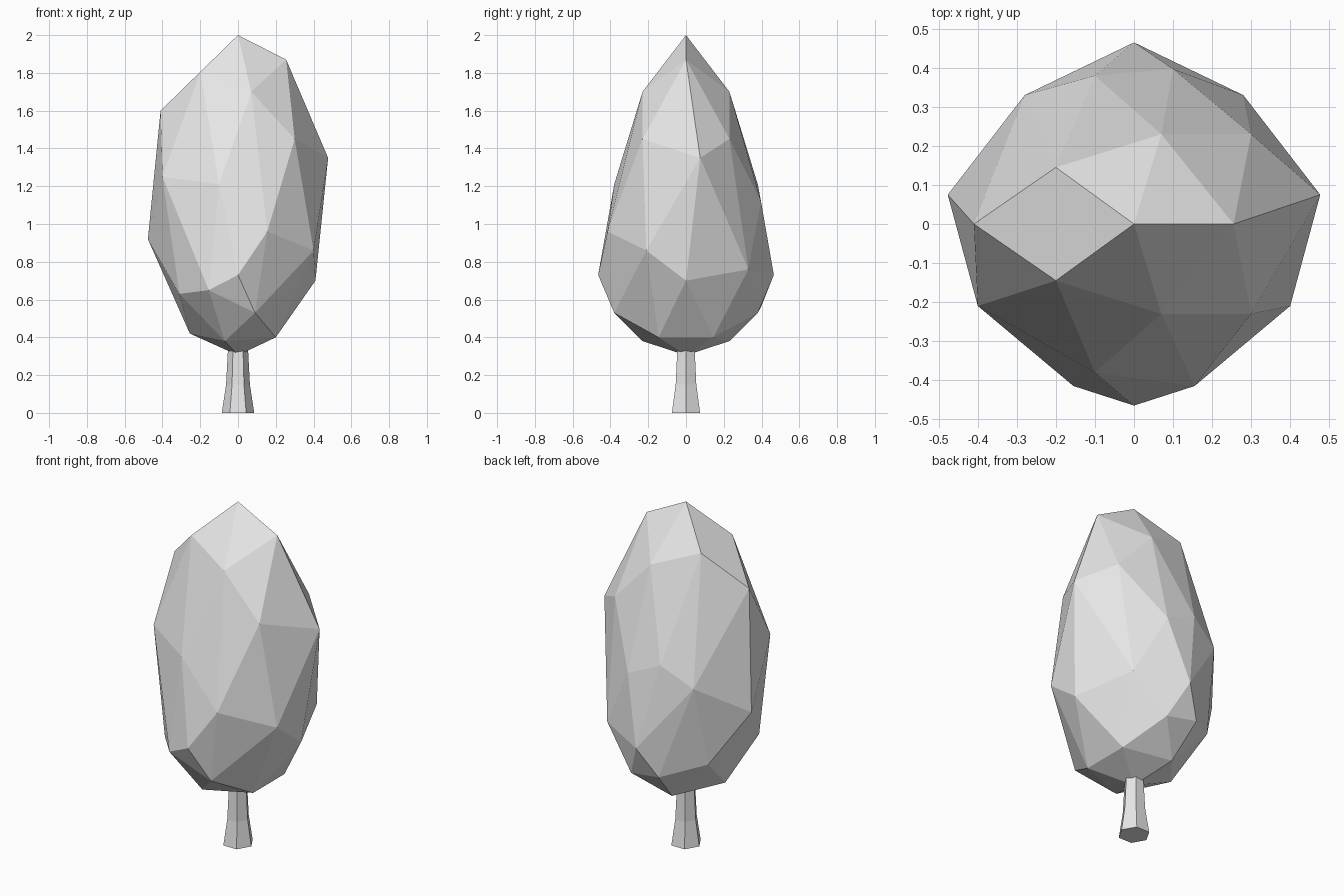
import bpy
import bmesh
import math

# Remove the default cube only
default_cube = bpy.data.objects.get("Cube")
if default_cube is not None:
    bpy.data.objects.remove(default_cube, do_unlink=True)


def make_material(name, colour):
    material = bpy.data.materials.new(name)
    material.use_nodes = True
    material.diffuse_color = colour
    for node in material.node_tree.nodes:
        if node.type == 'BSDF_PRINCIPLED':
            node.inputs["Base Color"].default_value = colour
    return material


def finish_object(name, mesh_builder, material):
    """Turn a bmesh into a flat shaded object in the scene."""
    bmesh.ops.recalc_face_normals(mesh_builder, faces=mesh_builder.faces[:])
    mesh = bpy.data.meshes.new(name)
    mesh_builder.to_mesh(mesh)
    mesh_builder.free()
    mesh.materials.append(material)
    for polygon in mesh.polygons:
        polygon.use_smooth = False
    scene_object = bpy.data.objects.new(name, mesh)
    bpy.context.scene.collection.objects.link(scene_object)
    return scene_object


def build_crown(material):
    """Faceted egg shaped crown: a hull around a few mirrored points."""
    # Points on the middle plane: x, z
    middle = [(0, 2), (.255, 1.87), (-.41, 1.6), (.41, .7), (-.255, .42), (0, .305)]
    # Points mirrored front to back: x, y, z
    front_back = [
        (.07, .23, 1.7), (-.2, .145, 1.805), (.3, .23, 1.45),
        (-.1, .38, 1.21), (0, .465, .73), (-.31, .235, .63),
        (.09, .38, .53), (.2, .145, .4), (-.07, .23, .38),
    ]
    # Points on both flanks at uneven heights: x, y, left z, right z
    flanks = [
        (.477, .075, 1.35, .92), (.4, -.21, .86, 1.25),
        (.155, -.415, .96, .65), (.28, .33, .76, 1.1),
        (.1, .397, 1.12, .56),
    ]
    points = [(x, 0, z) for x, z in middle]
    for x, y, z in front_back:
        points.extend([(x, y, z), (x, -y, z)])
    for x, y, left_height, right_height in flanks:
        points.extend([(x, y, left_height), (-x, y, right_height)])

    crown = bmesh.new()
    for point in points:
        crown.verts.new(point)
    bmesh.ops.convex_hull(crown, input=crown.verts[:])
    loose = [vert for vert in crown.verts if not vert.link_faces]
    bmesh.ops.delete(crown, geom=loose, context='VERTS')
    return finish_object("crown", crown, material)


def build_trunk(material, sides=6):
    """Six sided trunk that flares towards the ground."""
    profile = [(.086, 0), (.063, .15), (.053, .34)]
    trunk = bmesh.new()
    rings = []
    for radius, height in profile:
        ring = []
        for step in range(sides):
            angle = math.tau * step / sides
            position = (radius * math.cos(angle), radius * math.sin(angle), height)
            ring.append(trunk.verts.new(position))
        rings.append(ring)
    for lower, upper in zip(rings, rings[1:]):
        for step in range(sides):
            following = (step + 1) % sides
            trunk.faces.new((lower[step], lower[following], upper[following], upper[step]))
    trunk.faces.new(rings[0][::-1])
    trunk.faces.new(rings[-1])
    return finish_object("trunk", trunk, material)


# Both parts share one plain grey
plain_grey = make_material("plain grey", (.8, .8, .8, 1))
build_crown(plain_grey)
build_trunk(plain_grey)
